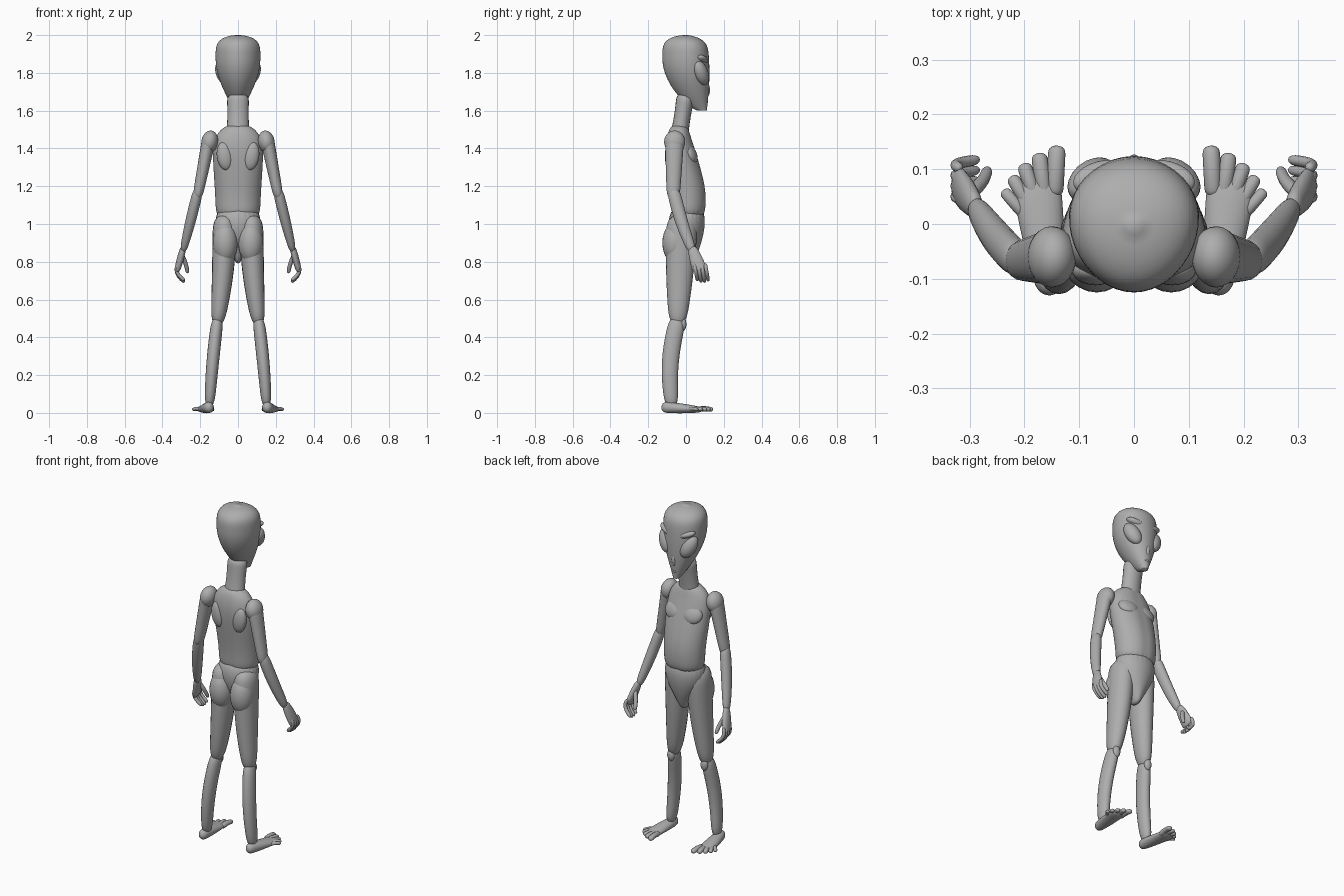
import bpy, bmesh, math
from mathutils import Vector, Matrix

cube = bpy.data.objects.get("Cube")
if cube:
    bpy.data.objects.remove(cube, do_unlink=True)

skin = bpy.data.materials.new("grey_skin")
skin.use_nodes = True
grey = (0.42, 0.42, 0.42, 1)
skin.diffuse_color = grey
skin.node_tree.nodes["Principled BSDF"].inputs["Base Color"].default_value = grey


def finish(name, bm, mirror=False, subdivide=False):
    bmesh.ops.recalc_face_normals(bm, faces=bm.faces)
    for face in bm.faces:
        face.smooth = True
    mesh = bpy.data.meshes.new(name)
    bm.to_mesh(mesh)
    bm.free()
    mesh.materials.append(skin)
    part = bpy.data.objects.new(name, mesh)
    bpy.context.collection.objects.link(part)
    if mirror:
        part.modifiers.new("Mirror", 'MIRROR')
    if subdivide:
        smoother = part.modifiers.new("Smooth", 'SUBSURF')
        smoother.levels = smoother.render_levels = 2


def add_ring(bm, centre, normal, width, depth, sides, taper=0.0, groove=0.0):
    """Oval ring; taper widens its front, groove dents its middle line."""
    side = (Vector((1, 0, 0)) - normal * normal.x).normalized()
    front = normal.cross(side)
    ring = []
    for k in range(sides):
        angle = math.tau * k / sides
        c, s = math.cos(angle), math.sin(angle)
        dent = 1 - groove * math.exp(-(c * 5) ** 2)
        ring.append(bm.verts.new(centre + side * width * c * (1 + taper * s) + front * depth * s * dent))
    return ring


def bridge(bm, rings):
    for low, high in zip(rings, rings[1:]):
        for k in range(len(low)):
            bm.faces.new((low[k - 1], low[k], high[k], high[k - 1]))
    bm.faces.new(rings[0])
    bm.faces.new(rings[-1])


def add_limb(bm, start, end, size_start, size_end, swell=0.0, bow=(0, 0, 0), sides=20):
    """Round-ended tapering tube; sizes are (half width, half depth)."""
    start, end, bow = Vector(start), Vector(end), Vector(bow)
    size_start, size_end = Vector(size_start), Vector(size_end)
    rings = []
    steps = 20
    for i in range(steps + 1):
        t = (1 - math.cos(math.pi * i / steps)) / 2
        arch = math.sin(math.pi * t)
        tangent = end - start + bow * math.pi * math.cos(math.pi * t)
        cap = max(0.1, math.sqrt(max(0, 1 - abs(2 * t - 1) ** 10)))
        size = (size_start.lerp(size_end, t) + Vector((swell, swell)) * arch) * cap
        rings.append(add_ring(bm, start.lerp(end, t) + bow * arch, tangent.normalized(), *size, sides))
    bridge(bm, rings)


def limb(name, *shape, mirror=True, **options):
    bm = bmesh.new()
    add_limb(bm, *shape, **options)
    finish(name, bm, mirror)


def trunk(name, rows, groove=0.0):
    """Level ovals given as (height, centre y, half width, half depth)."""
    bm = bmesh.new()
    up = Vector((0, 0, 1))
    bridge(bm, [add_ring(bm, Vector((0, y, z)), up, w, d, 24, groove=groove) for z, y, w, d in rows])
    finish(name, bm, subdivide=True)


def blob(name, centre, radii, turn=(0, 0, 0), mirror=True):
    bm = bmesh.new()
    bmesh.ops.create_uvsphere(bm, u_segments=24, v_segments=14, radius=1)
    spin = Matrix.Identity(4)
    for degrees, axis in zip(turn, "XYZ"):
        spin = Matrix.Rotation(math.radians(degrees), 4, axis) @ spin
    bm.transform(Matrix.Translation(centre) @ spin @ Matrix.Diagonal((*radii, 1)))
    finish(name, bm, mirror)


# Head: pointed chin swelling into a large skull with a flattened crown
bm = bmesh.new()
rings = []
steps = 36
for i in range(steps + 1):
    t = (1 - math.cos(math.pi * i / steps)) / 2
    rise = math.sin(math.pi / 2 * min(1, t / 0.7))
    crown = max(0.15, math.sqrt(max(0, 1 - max(0, (t - 0.7) / 0.3) ** 4)))
    width = (0.018 + 0.1 * rise) * crown
    front = (0.11 + 0.014 * math.sin(math.pi * t)) * crown ** 1.2
    back = (0.065 - 0.19 * rise ** 0.7) * crown
    centre = Vector((0, (front + back) / 2, 1.6 + 0.4 * t))
    rings.append(add_ring(bm, centre, Vector((0, 0, 1)), width, (front - back) / 2, 40, taper=0.1))
bridge(bm, rings)
finish("head", bm)
blob("eye", (0.076, 0.08, 1.8), (0.042, 0.036, 0.07), (8, 28, -25))
blob("brow", (0.06, 0.085, 1.87), (0.055, 0.03, 0.02), (0, -18, -15))
blob("nose", (0, 0.107, 1.71), (0.014, 0.02, 0.04), mirror=False)
blob("lips", (0, 0.105, 1.645), (0.02, 0.012, 0.008), mirror=False)

# Neck and trunk
limb("neck", (0, -0.04, 1.44), (0, 0, 1.69), (0.065, 0.05), (0.06, 0.05), swell=-0.006, mirror=False)
trunk("torso", [(1.02, 0.01, 0.115, 0.09), (1.1, 0.015, 0.12, 0.095), (1.2, 0.01, 0.124, 0.1),
                (1.38, -0.03, 0.138, 0.087), (1.47, -0.04, 0.125, 0.065), (1.53, -0.035, 0.06, 0.045)],
      groove=0.06)
trunk("pelvis", [(1.11, 0.01, 0.115, 0.09), (0.97, 0, 0.13, 0.105), (0.85, 0.01, 0.04, 0.055),
                 (0.79, 0.01, 0.015, 0.03)])
blob("chest_muscle", (0.06, 0.025, 1.37), (0.06, 0.03, 0.055), (25, 0, -10))
blob("shoulder_blade", (0.07, -0.085, 1.36), (0.042, 0.027, 0.075), (0, 8, 0))
blob("buttock", (0.068, -0.055, 0.9), (0.066, 0.07, 0.11))

# Legs
limb("thigh", (0.07, -0.02, 1.05), (0.11, -0.045, 0.46), (0.064, 0.085), (0.035, 0.045),
     swell=0.008, bow=(-0.01, 0, 0))
limb("shin", (0.107, -0.04, 0.51), (0.152, -0.075, 0.03), (0.032, 0.045), (0.026, 0.036),
     swell=0.004, bow=(0.004, -0.025, 0))
blob("kneecap", (0.11, -0.015, 0.47), (0.022, 0.017, 0.035))

# Feet with five toes fanned around the ankle
bm = bmesh.new()
add_limb(bm, (0.152, -0.13, 0.031), (0.18, 0.09, 0.016), (0.024, 0.03), (0.045, 0.013), swell=0.004)
ankle = Vector((0.15, -0.04, 0.016))
for i in range(5):
    fan = math.radians(11 * i - 3)
    reach = Vector((math.sin(fan), math.cos(fan), 0)) * (0.183 - 0.012 * i)
    thick = 0.016 - 0.0012 * i
    add_limb(bm, ankle + reach / 2, ankle + reach, (thick, thick), (thick, thick * 0.8),
             bow=(0, 0, 0.006), sides=10)
finish("foot", bm, True)

# Arms
blob("shoulder", (0.15, -0.06, 1.435), (0.044, 0.056, 0.06), (0, -10, 0))
limb("upper_arm", (0.148, -0.06, 1.48), (0.217, -0.068, 1.13), (0.038, 0.052), (0.026, 0.034))
limb("forearm", (0.208, -0.07, 1.19), (0.292, 0.035, 0.85), (0.027, 0.034), (0.018, 0.023),
     swell=0.005, bow=(0, -0.008, 0))

# Hands: palm, four curled fingers and a thumb
bm = bmesh.new()
add_limb(bm, (0.288, 0.03, 0.88), (0.323, 0.075, 0.75), (0.015, 0.022), (0.014, 0.038), swell=0.004)
thick = (0.01, 0.01)
for i in range(4):
    y = 0.045 + 0.019 * i
    add_limb(bm, (0.318, y, 0.79), (0.283, y + 0.016, 0.7 - 0.01 * math.sin(i)), thick, thick,
             bow=(0.022, 0, 0), sides=10)
add_limb(bm, (0.3, 0.055, 0.84), (0.267, 0.1, 0.74), (0.013, 0.013), thick, bow=(-0.006, 0, 0), sides=10)
finish("hand", bm, True)
